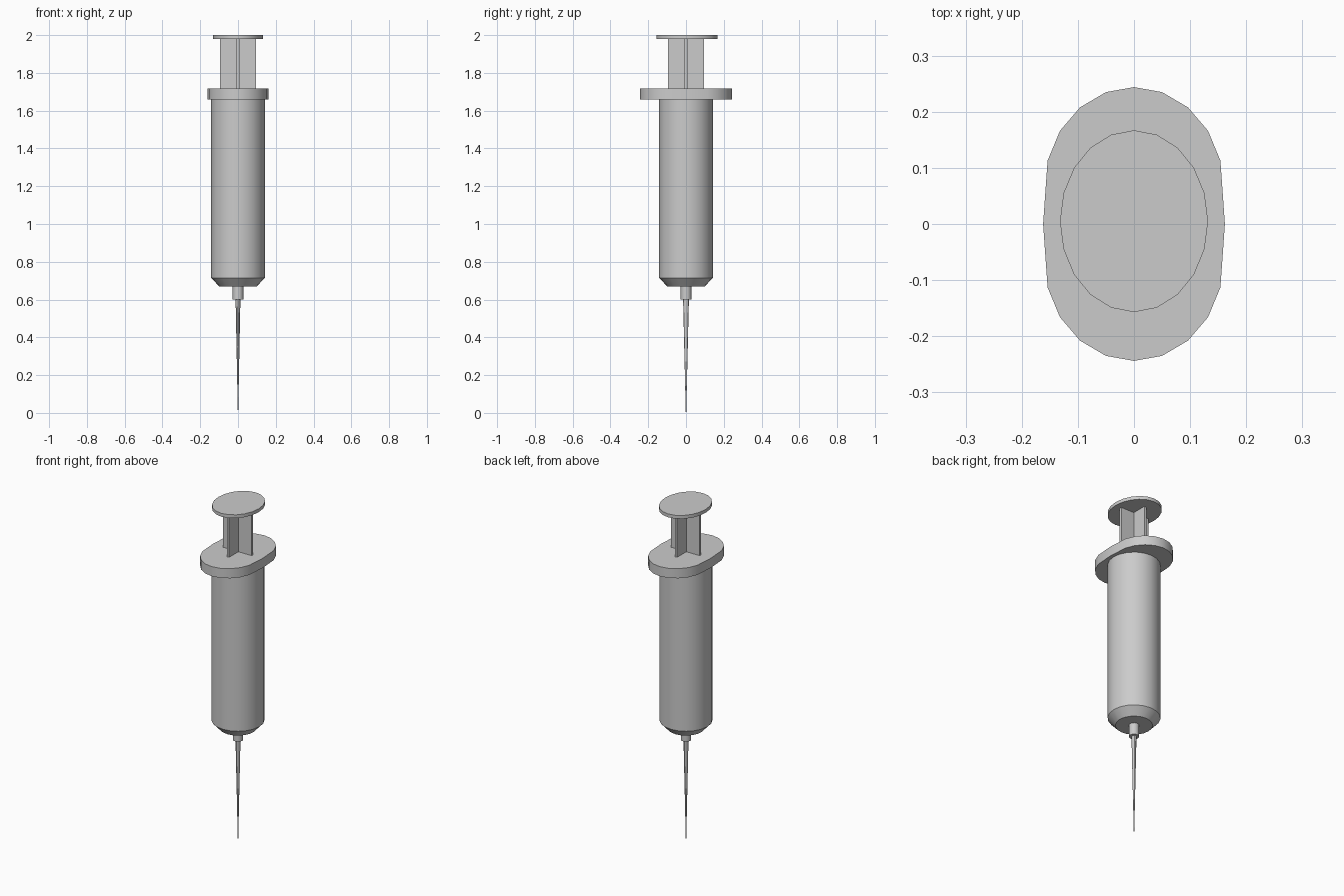
import bpy, bmesh, math

if "Cube" in bpy.data.objects:
    bpy.data.objects.remove(bpy.data.objects["Cube"])

SIDES = 20


def loft(name, rings, smooth=True):
    """Closed solid through a list of equal-length 3D rings, bottom to top."""
    bm = bmesh.new()
    loops = [[bm.verts.new(p) for p in ring] for ring in rings]
    n = len(loops[0])
    for low, high in zip(loops, loops[1:]):
        for i in range(n):
            j = (i + 1) % n
            bm.faces.new((low[i], low[j], high[j], high[i]))
    bm.faces.new(loops[0][::-1])
    bm.faces.new(loops[-1])
    bmesh.ops.recalc_face_normals(bm, faces=bm.faces)
    mesh = bpy.data.meshes.new(name)
    bm.to_mesh(mesh)
    bm.free()
    obj = bpy.data.objects.new(name, mesh)
    bpy.context.collection.objects.link(obj)
    if smooth:
        bpy.ops.object.select_all(action='DESELECT')
        obj.select_set(True)
        bpy.context.view_layer.objects.active = obj
        bpy.ops.object.shade_smooth_by_angle(angle=math.radians(30))
    return obj


def ellipse(rx, ry, z, cy=0.0, n=SIDES):
    return [(rx * math.cos(2 * math.pi * i / n),
             cy + ry * math.sin(2 * math.pi * i / n), z) for i in range(n)]


# Needle
loft("needle", [ellipse(r, r * 1.2, z, n=12) for r, z in ((0.001, 0.0), (0.013, 0.61))])

# Needle hub
loft("needle_hub", [ellipse(0.028, 0.028, z) for z in (0.60, 0.67)])

# Barrel with tapered lower shoulder
loft("barrel", [ellipse(r, r, z) for r, z in ((0.1, 0.67), (0.142, 0.715), (0.142, 1.66))])

# Finger flange: quarter outline mirrored to a full elongated oval
quarter = [(0.162, 0.0), (0.154, 0.113), (0.132, 0.166), (0.096, 0.208), (0.05, 0.235), (0.0, 0.244)]
half = quarter + [(-x, y) for x, y in quarter[-2::-1]]
outline = half + [(x, -y) for x, y in half[-2:0:-1]]
loft("finger_flange", [[(x, y, z) for x, y in outline] for z in (1.66, 1.717)])

# Plunger rod with a cross-shaped section
w, t = 0.094, 0.007
arm = [(w, -t), (w, t), (t, t)]
cross = []
for k in range(4):
    c, s = (1, 0, -1, 0)[k], (0, 1, 0, -1)[k]
    cross += [(x * c - y * s, x * s + y * c) for x, y in arm]
loft("plunger_rod", [[(x, y, z) for x, y in cross] for z in (1.717, 1.98)], smooth=False)

# Thumb rest
loft("thumb_rest", [ellipse(0.132, 0.162, z, cy=0.005) for z in (1.98, 2.0)])
